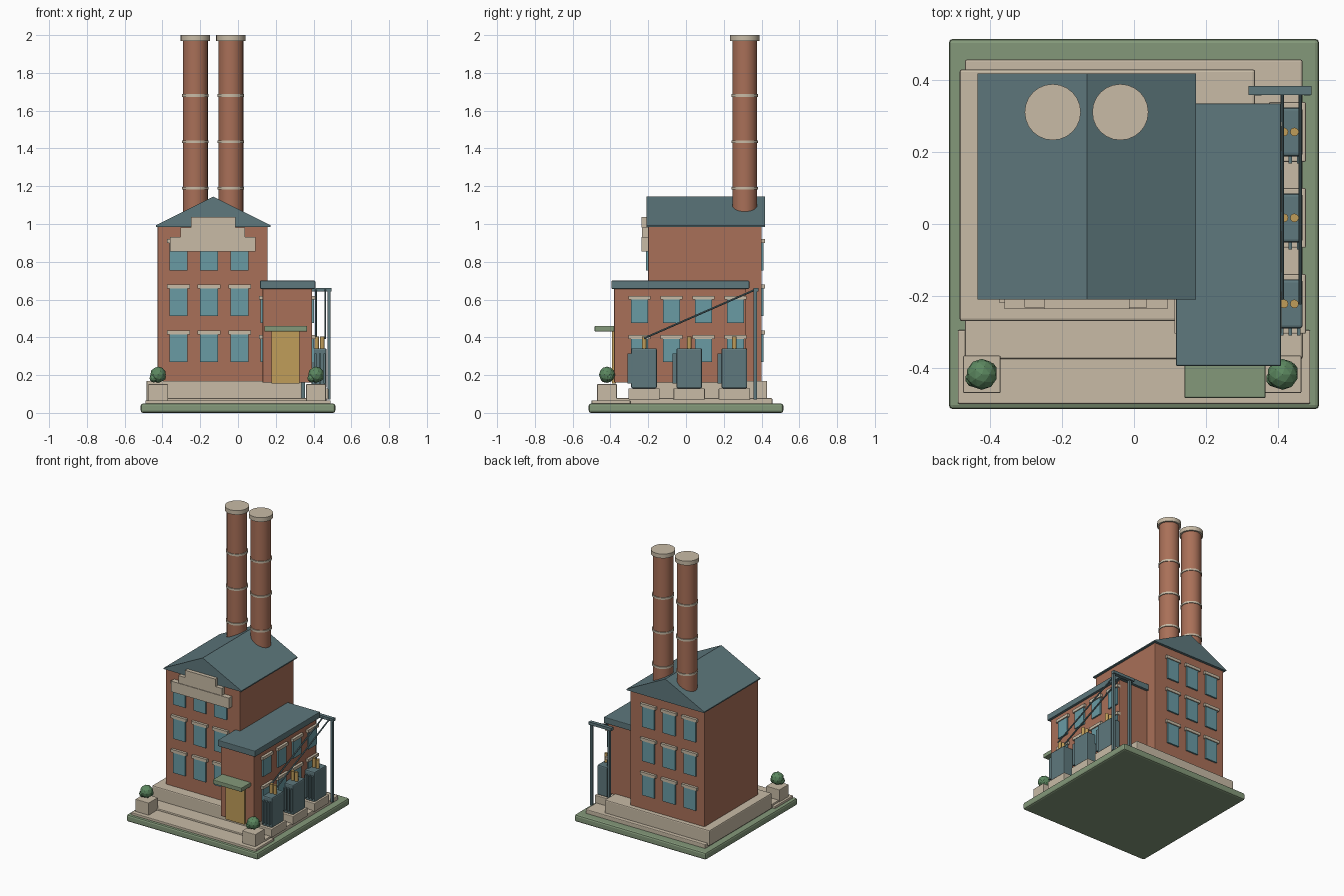
import bpy
import bmesh
import math
from mathutils import Vector

cube = bpy.data.objects.get("Cube")
if cube:
    bpy.data.objects.remove(cube, do_unlink=True)


def linear(c):
    c /= 255
    return c / 12.92 if c <= 0.04045 else ((c + 0.055) / 1.055) ** 2.4


def material(name, r, g, b):
    m = bpy.data.materials.new(name)
    m.use_nodes = True
    colour = (linear(r), linear(g), linear(b), 1)
    m.diffuse_color = colour
    bsdf = next(n for n in m.node_tree.nodes if n.type == "BSDF_PRINCIPLED")
    bsdf.inputs["Base Color"].default_value = colour
    return m


STONE = material("pale stone", 200, 187, 166)
BRICK = material("red brick", 169, 112, 88)
SLATE = material("slate teal", 94, 120, 125)
GRASS = material("sage green", 132, 153, 122)
LEAF = material("leaf green", 92, 136, 96)
GLASS = material("window blue", 106, 155, 164)
GOLD = material("ochre gold", 192, 157, 90)


def finish(name, bm, mat, bevel=0.0, smooth=False):
    bmesh.ops.recalc_face_normals(bm, faces=bm.faces)
    mesh = bpy.data.meshes.new(name)
    bm.to_mesh(mesh)
    bm.free()
    mesh.materials.append(mat)
    ob = bpy.data.objects.new(name, mesh)
    bpy.context.collection.objects.link(ob)
    if bevel:
        mod = ob.modifiers.new("soft edges", "BEVEL")
        mod.width = bevel
        mod.segments = 2
    if smooth:
        bpy.ops.object.select_all(action="DESELECT")
        ob.select_set(True)
        bpy.context.view_layer.objects.active = ob
        bpy.ops.object.shade_smooth_by_angle(angle=math.radians(35))
    return ob


def box(name, x, y, z, mat, bevel=0.0):
    """Box spanning the (low, high) pairs x, y and z."""
    bm = bmesh.new()
    bmesh.ops.create_cube(bm, size=1)
    for v in bm.verts:
        v.co = [(s[0] + s[1]) / 2 + c * (s[1] - s[0]) for s, c in zip((x, y, z), v.co)]
    return finish(name, bm, mat, bevel)


def around(c, half):
    return (c - half, c + half)


def rod(name, start, end, radius, mat, sides=24):
    """Cylinder between two points."""
    a, b = Vector(start), Vector(end)
    bm = bmesh.new()
    bmesh.ops.create_cone(bm, cap_ends=True, segments=sides, radius1=radius,
                          radius2=radius, depth=(b - a).length)
    turn = (b - a).to_track_quat("Z", "Y")
    for v in bm.verts:
        v.co = turn @ v.co + (a + b) / 2
    return finish(name, bm, mat, smooth=True)


def window(name, axis, along, wall, out, z, width, height):
    """Pane and lintel on a wall; axis is the wall's normal, out its sign."""
    def put(part, half, depth, span, mat):
        s, d = around(along, half), sorted((wall - out * 0.01, wall + out * depth))
        xy = (d, s) if axis == "x" else (s, d)
        box(f"{name}_{part}", *xy, span, mat)
    put("pane", width / 2, 0.011, (z, z + height), GLASS)
    put("lintel", width / 2 + 0.013, 0.018, (z + height, z + height + 0.021), STONE)


# Ground and paving
box("lawn_base", (-0.515, 0.515), (-0.515, 0.515), (0, 0.05), GRASS, 0.012)
box("front_paving", (-0.49, 0.49), (-0.50, -0.295), (0.045, 0.066), STONE, 0.004)
box("yard_paving", (-0.47, 0.468), (-0.375, 0.457), (0.045, 0.078), STONE, 0.005)
box("building_plinth", (-0.485, 0.337), (-0.27, 0.43), (0.06, 0.17), STONE, 0.007)

# Main hall with gabled roof
box("main_hall", (-0.425, 0.157), (-0.20, 0.40), (0.16, 0.99), BRICK, 0.004)
bm = bmesh.new()
section = [bm.verts.new((x, -0.21, z)) for x, z in
           ((-0.435, 0.985), (0.173, 0.985), (0.173, 0.993), (-0.13, 1.145), (-0.435, 0.993))]
face = bm.faces.new(section)
swept = bmesh.ops.extrude_face_region(bm, geom=[face])["geom"]
bmesh.ops.translate(bm, vec=(0, 0.628, 0),
                    verts=[g for g in swept if isinstance(g, bmesh.types.BMVert)])
finish("main_roof", bm, SLATE)

for row in range(3):
    for col in range(3):
        for side, wall, out in (("front", -0.20, -1), ("back", 0.40, 1)):
            window(f"{side}_window_{row}_{col}", "y", -0.315 + 0.162 * col, wall, out,
                   0.27 + 0.242 * row, 0.095, 0.146)

# Stepped stone parapet on the front
for i, (x, y, z) in enumerate((((-0.36, 0.093), -0.236, (0.855, 0.93)),
                               ((-0.305, 0.036), -0.232, (0.93, 0.982)),
                               ((-0.25, -0.012), -0.236, (0.982, 1.036)))):
    box(f"parapet_step_{i}", x, (y, -0.195), z, STONE)

# Chimneys
for side, x in (("right", -0.226), ("left", -0.038)):
    y = 0.311
    rod(f"{side}_chimney_shaft", (x, y, 0.96), (x, y, 1.975), 0.066, BRICK)
    rod(f"{side}_chimney_cap", (x, y, 1.97), (x, y, 2.0), 0.078, STONE)
    for i in range(3):
        z = 1.19 + 0.245 * i
        rod(f"{side}_chimney_band_{i}", (x, y, z - 0.007), (x, y, z + 0.007), 0.071, STONE)

# Side wing
box("side_wing", (0.13, 0.392), (-0.38, 0.318), (0.16, 0.66), BRICK, 0.004)
box("wing_roof", (0.117, 0.409), (-0.395, 0.335), (0.657, 0.70), SLATE, 0.004)
for row in range(2):
    z = 0.27 + 0.207 * row
    for col in range(4):
        window(f"wing_window_{row}_{col}", "x", -0.246 + 0.169 * col, 0.392, 1, z, 0.09, 0.122)
    window(f"wing_inner_window_{row}", "x", -0.246, 0.13, -1, z, 0.09, 0.122)
box("entrance_door", (0.178, 0.326), (-0.392, -0.37), (0.155, 0.432), GOLD)
box("door_canopy", (0.14, 0.366), (-0.484, -0.375), (0.431, 0.46), GRASS, 0.004)

# Planters with faceted shrubs
for side, x in (("right", -0.423), ("left", 0.413)):
    y = -0.418
    box(f"{side}_planter", around(x, 0.052), around(y, 0.052), (0.06, 0.152), STONE, 0.003)
    for i, (dx, dy, z, r) in enumerate(((0, 0, 0.202, 0.043), (-0.022, -0.012, 0.185, 0.024),
                                       (0.02, 0.012, 0.19, 0.022))):
        bm = bmesh.new()
        bmesh.ops.create_icosphere(bm, subdivisions=2, radius=r)
        bmesh.ops.translate(bm, verts=bm.verts, vec=(x + dx, y + dy, z))
        finish(f"{side}_shrub_{i}", bm, LEAF)

# Transformers on pads
for i in range(3):
    y = -0.222 + 0.239 * i
    box(f"transformer_pad_{i}", (0.375, 0.478), around(y, 0.083), (0.07, 0.13), STONE, 0.004)
    box(f"transformer_tank_{i}", (0.39, 0.469), around(y, 0.068), (0.13, 0.342), SLATE, 0.008)
    for j in range(3):
        box(f"transformer_fin_{i}_{j}", around(0.41 + 0.024 * j, 0.005), (y - 0.088, y - 0.05),
            (0.155, 0.315), SLATE)
    for j, x in enumerate((0.417, 0.446)):
        rod(f"insulator_{i}_{j}", (x, y, 0.335), (x, y, 0.405), 0.012, GOLD, 12)

# Gantry with sloping cables
for i, x in enumerate((0.345, 0.482)):
    box(f"gantry_post_{i}", around(x, 0.009), around(0.366, 0.009), (0.07, 0.65), SLATE)
box("gantry_beam", (0.318, 0.494), (0.358, 0.384), (0.642, 0.662), SLATE)
for i, x in enumerate((0.412, 0.462)):
    rod(f"gantry_cable_{i}", (x, 0.366, 0.652), (x, -0.222, 0.395), 0.005, SLATE, 8)
